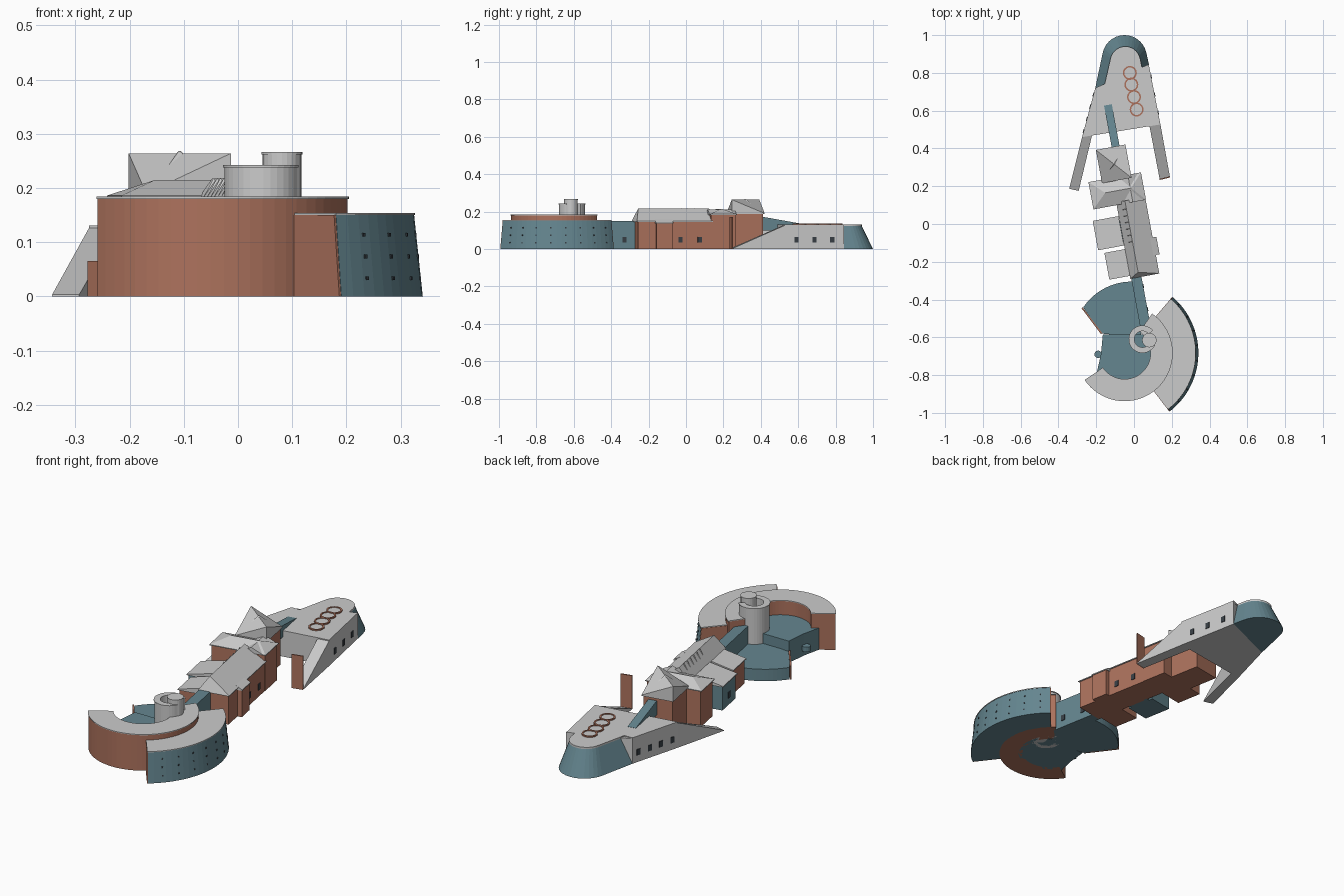
import bpy, bmesh, math
from mathutils import Vector

if "Cube" in bpy.data.objects:
    bpy.data.objects.remove(bpy.data.objects["Cube"])

def material(name, rgb):
    m = bpy.data.materials.new(name)
    m.diffuse_color = (*rgb, 1)
    m.use_nodes = True
    m.node_tree.nodes["Principled BSDF"].inputs["Base Color"].default_value = m.diffuse_color
    return m

RUST = material("rust", (0.42, 0.17, 0.11))
TEAL = material("teal", (0.13, 0.24, 0.28))
DARK = material("dark", (0.04, 0.05, 0.06))

def finish(name, bm, mat):
    bmesh.ops.recalc_face_normals(bm, faces=bm.faces)
    me = bpy.data.meshes.new(name)
    bm.to_mesh(me)
    bm.free()
    ob = bpy.data.objects.new(name, me)
    bpy.context.collection.objects.link(ob)
    if mat:
        me.materials.append(mat)
    return ob

def solid(name, pts, z0, z1, mat=None, top=None):
    """Straight or flared prism; z1 may be one height or a height per corner."""
    top = top or pts
    zs = z1 if isinstance(z1, (list, tuple)) else [z1] * len(pts)
    bm = bmesh.new()
    b = [bm.verts.new((*p, z0)) for p in pts]
    t = [bm.verts.new((*p, z)) for p, z in zip(top, zs)]
    bm.faces.new(b)
    bm.faces.new(t)
    for i in range(len(b)):
        j = (i + 1) % len(b)
        bm.faces.new((b[i], b[j], t[j], t[i]))
    return finish(name, bm, mat)

def hull(name, pts, mat=None):
    bm = bmesh.new()
    for p in pts:
        bm.verts.new(p)
    bmesh.ops.convex_hull(bm, input=bm.verts)
    return finish(name, bm, mat)

def arc(c, r, a0, a1, n):
    return [(c[0] + r * math.cos(math.radians(a0 + (a1 - a0) * i / n)),
             c[1] + r * math.sin(math.radians(a0 + (a1 - a0) * i / n))) for i in range(n + 1)]

def ring(c, ro, ri, a0, a1, n):
    return arc(c, ro, a0, a1, n) + arc(c, ri, a1, a0, n)

# The buildings share a frame turned 10.5 degrees
CA, SA = math.cos(math.radians(10.5)), math.sin(math.radians(10.5))

def w(u, v):
    return (u * CA - v * SA, u * SA + v * CA)

def rect(u0, u1, v0, v1):
    return [w(u0, v0), w(u1, v0), w(u1, v1), w(u0, v1)]

def roof(name, r, z0, z1, a, b, mat=None):
    hull(name, [(*p, z) for p in r for z in (z0 - 0.004, z0)] + [(*w(*a), z1), (*w(*b), z1)], mat)

def window(name, p, q, t, z=0.05):
    p, q = Vector(p), Vector(q)
    d = (q - p).normalized()
    n, c = Vector((d.y, -d.x)) * 0.003, p.lerp(q, t)
    base = [c + d * 0.011 + n, c - d * 0.011 + n, c - d * 0.011 - n, c + d * 0.011 - n]
    solid(name, [tuple(x) for x in base], z - 0.015, z + 0.015, DARK)

# --- Round complex at the south end ---
C = (-0.05, -0.683)
drum = ring(C, 0.252, 0.14, -146, 55, 36)
solid("drum_wall", drum, 0, 0.18, RUST)
solid("drum_roof", ring(C, 0.255, 0.138, -146, 55, 36), 0.18, 0.184)

quay_top = ring(C, 0.375, 0.25, -52, 49, 24)
quay = ring(C, 0.391, 0.25, -52, 49, 24)
solid("quay_wall", quay, 0, 0.15, TEAL, quay_top)
solid("quay_roof", ring(C, 0.377, 0.25, -52.3, 49.3, 24), 0.15, 0.154)
for k, a in enumerate((-52.3, 49.3)):
    e = ring(C, 0.39, 0.25, a - 0.3, a + 0.3, 1)
    solid(f"quay_end_{k}", e, 0, 0.15, RUST, ring(C, 0.374, 0.25, a - 0.3, a + 0.3, 1))
for a in range(-42, 46, 12):
    for z in (0.03, 0.07, 0.11):
        r = 0.391 - 0.016 * z / 0.15
        solid("quay_porthole", ring(C, r + 0.002, r - 0.004, a - 0.5, a + 0.5, 1), z, z + 0.007, DARK)

court = [(-0.165, -0.585), (-0.175, -0.69), (-0.2, -0.8)] + arc(C, 0.16, -140, 50, 20) + [(0.05, -0.585)]
solid("court_floor", court, 0, 0.11, TEAL)
solid("court_knob", arc((-0.19, -0.69), 0.02, 0, 330, 11), 0.03, 0.055, TEAL)
fan = arc((-0.012, -0.615), 0.31, 88, 146, 16) + [(-0.17, -0.58), (0.04, -0.6)]
solid("low_terrace", fan, 0, 0.06, TEAL)
solid("terrace_end_wall", [(-0.278, -0.446), (-0.272, -0.441), (-0.168, -0.578), (-0.174, -0.584)],
      0, 0.065, RUST)

# Spiral tower: an open shell and a taller column
T = (0.045, -0.61)
solid("tower_shell", ring(T, 0.07, 0.045, 40, 335, 28), 0, 0.238)
solid("tower_shell_lip", ring(T, 0.073, 0.043, 40, 335, 28), 0.238, 0.242)
solid("tower_column", arc((0.081, -0.615), 0.036, 0, 345, 23), 0, 0.262)
solid("tower_column_lip", arc((0.081, -0.615), 0.038, 0, 345, 23), 0.262, 0.266)

# Link corridor from tower to hall
solid("corridor", rect(-0.067, -0.012, -0.58, -0.27), 0, 0.15, TEAL)
for t in (0.4, 0.8):
    window("corridor_window", w(-0.012, -0.58), w(-0.012, -0.27), t)

# --- Hall and wings ---
solid("hall_walls", rect(-0.066, 0.078, -0.275, 0.13), 0, 0.145, RUST)
roof("hall_roof", rect(-0.072, 0.084, -0.282, 0.13), 0.149, 0.217, (-0.025, -0.255), (-0.025, 0.13))
for i in range(6):
    u, v = -0.03, -0.09 + i * 0.035
    hull("roof_crest", [(*w(u - 0.02, v), 0.18), (*w(u + 0.015, v - 0.014), 0.19),
                        (*w(u + 0.015, v + 0.014), 0.19), (*w(u, v), 0.219)])
solid("east_bay_walls", rect(0.07, 0.1, -0.178, -0.092), 0, 0.135, RUST)
solid("east_bay_roof", rect(0.07, 0.104, -0.182, -0.088), 0.135, [0.158, 0.14, 0.14, 0.158])
for name, r, ro, mat in (
        ("south_wing", rect(-0.176, -0.06, -0.26, -0.128), rect(-0.182, -0.05, -0.266, -0.122), RUST),
        ("middle_wing", rect(-0.206, -0.078, -0.096, 0.05), rect(-0.212, -0.073, -0.102, 0.056), TEAL)):
    solid(name + "_walls", r, 0, 0.12, mat)
    solid(name + "_roof", ro, 0.12, [0.125, 0.155, 0.155, 0.125])
window("west_window", w(-0.206, -0.096), w(-0.206, 0.05), 0.5)
solid("wing_link", rect(-0.1, -0.06, -0.08, 0.03), 0, 0.12, TEAL)
for v in (-0.045, 0.06):
    window("hall_window", w(0.078, v), w(0.078, v + 0.01), 0)

# Cross block with crossing ridges
solid("cross_block_walls", rect(-0.19, 0.08, 0.122, 0.256), 0, 0.182, RUST)
cross = rect(-0.197, 0.086, 0.115, 0.262)
roof("cross_block_roof", cross, 0.186, 0.215, (-0.12, 0.19), (0.02, 0.19))
roof("cross_gable_roof", rect(-0.04, 0.07, 0.115, 0.262), 0.186, 0.212, (0.015, 0.115), (0.015, 0.262))

# North tower house, roof folded along its diagonal
solid("tower_house_walls", rect(-0.12, 0.025, 0.25, 0.415), 0, 0.186, RUST)
r = rect(-0.127, 0.032, 0.243, 0.422)
hull("tower_house_roof", [(*p, z) for p, zs in zip(r, ((0.186, 0.19), (0.186, 0.264),
                                                       (0.186, 0.19), (0.186, 0.264))) for z in zs])
roof("tower_house_crest", rect(-0.075, -0.02, 0.305, 0.36), 0.24, 0.268, (-0.05, 0.33), (-0.045, 0.335))

# Sloping gangway to the bow deck
solid("gangway", rect(-0.042, 0.0, 0.40, 0.645), 0.1, [0.175, 0.175, 0.132, 0.132], TEAL)

# --- Bow deck at the north end ---
SW, W, E, SE = (-0.275, 0.46), (-0.205, 0.72), (0.078, 0.845), (0.14, 0.527)
solid("deck_body", [SW, W, E, SE], 0, 0.126)
outer = [W] + arc((-0.05, 0.882), 0.118, 168, 12, 14) + [(0.079, 0.845)]
inner = [(-0.16, 0.72)] + arc((-0.046, 0.86), 0.08, 168, 12, 14) + [(0.042, 0.83)]
solid("bow_wall", outer, 0, 0.122, TEAL, inner)
solid("deck_top", [SW, W] + inner + [E, SE], 0.122, 0.131)
solid("west_ramp", [SW, (-0.343, 0.187), (-0.293, 0.175), (-0.222, 0.47)], 0,
      [0.126, 0.003, 0.003, 0.126])
solid("east_ramp", [SE, (0.19, 0.25), (0.136, 0.237), (0.082, 0.518)], 0,
      [0.126, 0.003, 0.003, 0.126])
solid("ramp_end_slab", [(0.136, 0.233), (0.19, 0.246), (0.189, 0.252), (0.135, 0.239)], 0, 0.17, RUST)
for t in (0.2, 0.5, 0.8):
    window("deck_window", SE, E, t)
for t in (0.12, 0.37, 0.62, 0.87):
    window("deck_window", SW, W, t)

# Row of round hatches
for i, (x, y) in enumerate(((-0.022, 0.8), (-0.014, 0.738), (0.0, 0.672), (0.014, 0.606))):
    solid(f"hatch_rim_{i}", ring((x, y), 0.037, 0.029, 0, 359.9, 18), 0.13, 0.137, RUST)
    solid(f"hatch_lid_{i}", arc((x, y), 0.03, 0, 340, 17), 0.13, 0.134)
